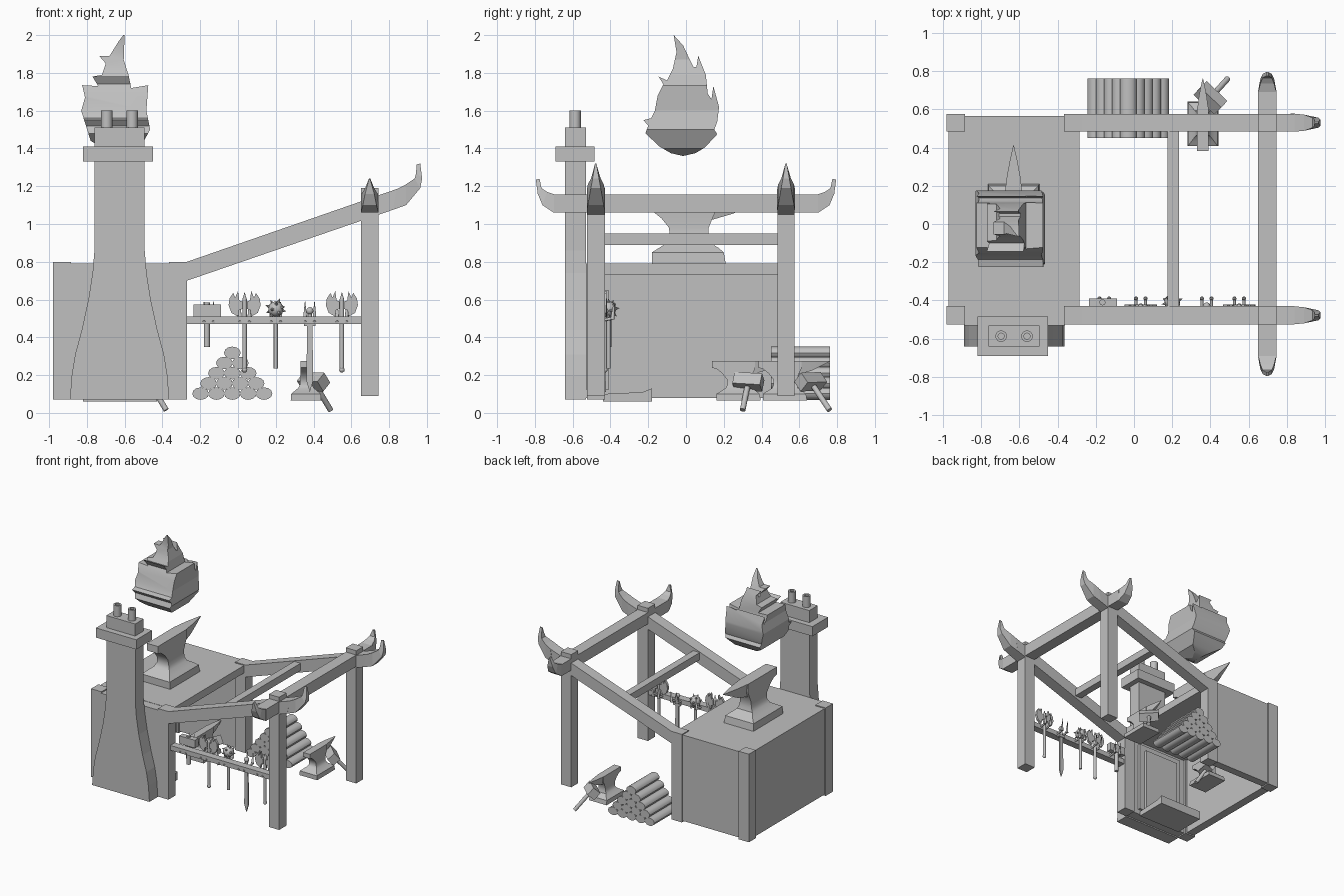
import bpy, bmesh, math
from mathutils import Vector

default_cube = bpy.data.objects.get("Cube")
if default_cube:
    bpy.data.objects.remove(default_cube, do_unlink=True)

grey = bpy.data.materials.new("plain light grey")
grey.use_nodes = True
grey.diffuse_color = (.53, .53, .53, 1)
grey.node_tree.nodes["Principled BSDF"].inputs["Base Color"].default_value = grey.diffuse_color


def finish(name, bm, smooth=False):
    bmesh.ops.recalc_face_normals(bm, faces=bm.faces)
    mesh = bpy.data.meshes.new(name)
    bm.to_mesh(mesh)
    bm.free()
    mesh.materials.append(grey)
    obj = bpy.data.objects.new(name, mesh)
    bpy.context.collection.objects.link(obj)
    if smooth:
        bpy.ops.object.select_all(action='DESELECT')
        obj.select_set(True)
        bpy.context.view_layer.objects.active = obj
        bpy.ops.object.shade_smooth_by_angle(angle=math.radians(35))
    return obj


def loft(name, rings, smooth=False):
    """Skin a list of equal-length rings and cap both ends."""
    bm = bmesh.new()
    loops = [[bm.verts.new(p) for p in ring] for ring in rings]
    count = len(loops[0])
    for low, high in zip(loops, loops[1:]):
        for i in range(count):
            j = (i + 1) % count
            bm.faces.new((low[i], low[j], high[j], high[i]))
    bm.faces.new(loops[0])
    bm.faces.new(loops[-1])
    return finish(name, bm, smooth)


def prism(name, profile, axis, start, end, smooth=False):
    """Extrude a profile along X (profile in y, z) or Y (profile in x, z)."""
    if axis == 'X':
        rings = [[(d, a, b) for a, b in profile] for d in (start, end)]
    else:
        rings = [[(a, d, b) for a, b in profile] for d in (start, end)]
    return loft(name, rings, smooth)


def box(name, x, y, z):
    profile = [(x[0], z[0]), (x[1], z[0]), (x[1], z[1]), (x[0], z[1])]
    return prism(name, profile, 'Y', *y)


def rod(name, start, end, radius, tip=None, sides=12, flatten=1):
    start, end = Vector(start), Vector(end)
    direction = end - start
    turn = direction.to_track_quat('Z', 'Y')
    bm = bmesh.new()
    bmesh.ops.create_cone(bm, cap_ends=True, segments=sides, radius1=radius,
                          radius2=radius if tip is None else tip, depth=direction.length)
    for v in bm.verts:
        v.co = turn @ v.co + (start + end) / 2
        v.co.z = start.z + (v.co.z - start.z) * flatten
    return finish(name, bm, True)


def ball(name, centre, radius):
    bm = bmesh.new()
    bmesh.ops.create_icosphere(bm, subdivisions=2, radius=radius)
    bmesh.ops.translate(bm, verts=bm.verts, vec=centre)
    return finish(name, bm, True)


def horn(name, stations, place):
    """Tapering beam end through (lower point, upper point, half width)."""
    loft(name, [[place(*low, -w), place(*low, w), place(*high, w), place(*high, -w)]
                for low, high, w in stations])


# Workshop shell, open on the right and underneath
front_y, back_y = (-.525, -.43), (.485, .575)
left_x, right_x = (-.98, -.885), (-.365, -.27)
for side, xs in (("left", left_x), ("right", right_x)):
    for end, ys in (("front", front_y), ("back", back_y)):
        box(f"{side}_{end}_pilaster", xs, ys, (.07, .8))
box("left_wall", (-.97, -.9), (-.43, .49), (.08, .75))
box("back_wall", (-.89, -.36), (.5, .565), (.08, .75))
box("front_wall", (-.89, -.36), (-.53, -.45), (.08, .79))
box("roof_slab", (-.97, -.285), (-.455, .565), (.73, .792))

# Hearth and stepped fireplace frame on the inner front wall
prism("hearth", [(-.44, .06), (-.18, .06), (-.18, .13), (-.23, .11), (-.44, .1)], 'X', -.82, -.43)
for i in range(2):
    inset, y = .05 * i, -.45 + .02 * i
    box("fireplace_panel", (-.83 + inset, -.42 - inset), (y, y + .02), (.12, .7 - inset))

# Chimney
stack_x = -.627
flare = [(.263, .07), (.253, .2), (.235, .31), (.2, .44), (.165, .6), (.143, .74), (.133, .86), (.133, 1.35)]
outline = [(stack_x + w, z) for w, z in flare] + [(stack_x - w, z) for w, z in reversed(flare)]
prism("chimney_stack", outline, 'Y', -.64, -.53)
box("chimney_collar", (-.82, -.45), (-.69, -.485), (1.33, 1.41))
box("chimney_top", (-.76, -.495), (-.64, -.53), (1.41, 1.51))
for x in (-.695, -.56):
    radii = [(.03, 1.5), (.03, 1.6), (.016, 1.6), (.016, 1.52)]
    loft("chimney_pot", [[(x + r * math.cos(a), -.587 + r * math.sin(a), z)
                          for a in (math.tau * k / 16 for k in range(16))]
                         for r, z in radii], True)

# Timber frame: posts, sloping beams and cross beam, all ending in horns
slope = [(-.365, .7), (-.27, .7), (.82, 1.075), (.84, 1.185), (-.27, .8), (-.365, .8)]
slope_horn = [((.82, 1.075), (.84, 1.185), .047), ((.89, 1.1), (.89, 1.21), .042),
              ((.965, 1.19), (.935, 1.24), .026), ((.975, 1.24), (.943, 1.27), .017),
              ((.965, 1.32), (.945, 1.315), .004)]
for end, ys in (("front", front_y), ("back", back_y)):
    box(f"{end}_post", (.65, .745), ys, (.09, 1.08))
    box(f"{end}_joint", (.65, .745), ys, (1.06, 1.19))
    prism(f"{end}_sloping_beam", slope, 'Y', *ys)
    middle = sum(ys) / 2
    horn(f"{end}_slope_horn", slope_horn, lambda a, z, w: (a, middle + w, z))
box("cross_beam", (.65, .745), (-.7, .7), (1.06, 1.155))
cross_horn = [((.7, 1.06), (.69, 1.155), .047), ((.76, 1.1), (.735, 1.17), .036),
              ((.785, 1.16), (.765, 1.19), .024), ((.795, 1.235), (.775, 1.24), .004)]
for end, side in (("front", -1), ("back", 1)):
    horn(f"{end}_cross_horn", cross_horn, lambda a, z, w: (.697 + w, side * a, z))
box("middle_beam", (.175, .235), (-.44, .49), (.89, .95))
box("tool_rail", (-.28, .66), (-.5, -.44), (.47, .51))


# Anvils: lofted body with a pointed horn
def anvil(name, x, y, z, size):
    levels = [(0, -.18, .21, .135), (.06, -.18, .2, .13), (.085, -.14, .17, .1), (.11, -.1, .13, .07),
              (.14, -.085, .12, .055), (.19, -.09, .12, .05), (.24, -.13, .14, .05), (.28, -.18, .16, .05),
              (.29, -.22, .16, .05), (.35, -.22, .16, .05)]

    def place(a, b, c):
        return (x + a * size, y + b * size, z + c * size)
    loft(f"{name}_body", [[place(-w, a, h), place(w, a, h), place(w, b, h), place(-w, b, h)]
                          for h, a, b, w in levels], True)
    point = [(.13, .05, .23), (.25, .035, .265), (.34, .018, .31), (.41, .002, .345)]
    loft(f"{name}_horn", [[place(-w, b, .35), place(w, b, .35), place(w * .6, b, h), place(-w * .6, b, h)]
                          for b, w, h in point], True)


anvil("roof_anvil", -.63, 0, .79, 1)
anvil("yard_anvil", .36, .515, .065, .6)
anvil("indoor_anvil", -.51, .27, .065, .6)


# Leaning hammers beside the small anvils
def leaning_hammer(name, head, foot, direction):
    head, foot = Vector(head), Vector(foot)
    shaft = (foot - head).normalized()
    along = Vector(direction)
    along = (along - shaft * along.dot(shaft)).normalized()
    side = along.cross(shaft)
    rod(f"{name}_handle", head, foot, .015)
    loft(f"{name}_head", [[head + along * d + side * a * .035 + shaft * b * .035
                           for a, b in ((-1, -1), (1, -1), (1, 1), (-1, 1))] for d in (-.075, .075)])


leaning_hammer("yard_hammer", (.4, .66, .165), (.49, .76, .015), (1, -1, 0))
leaning_hammer("indoor_hammer", (-.47, .33, .165), (-.38, .3, .015), (.2, 1, 0))

# Log pile
for row in range(5):
    for i in range(5 - row):
        x = -.03 + (i - (4 - row) / 2) * .084
        z = .102 + row * .054
        rod("log", (x, .45, z), (x, .762, z), .044, flatten=.75)

# Hanging tools, each held by a pair of upturned hooks
tool_y = -.43
for x in (-.155, .035, .2, .38, .55):
    for side in (-.025, .025):
        rod("hook_stem", (x + side, -.505, .48), (x + side, -.39, .5), .008)
        rod("hook_tip", (x + side, -.39, .495), (x + side, -.38, .6), .011, 0)
box("hanging_hammer_head", (-.235, -.09), (-.435, -.39), (.51, .575))
rod("hanging_hammer_handle", (-.165, -.41, .35), (-.165, -.41, .585), .016)
blade = [(.012, .02), (.028, .025), (.035, .075), (.05, .04), (.06, .065), (.08, .035), (.085, 0),
         (.07, -.04), (.035, -.06), (.03, -.025), (.012, -.02)]
for x in (.035, .55):
    for side in (-1, 1):
        prism("axe_blade", [(x + side * a, .57 + b) for a, b in blade], 'Y', tool_y - .012, tool_y + .008)
    rod("axe_handle", (x, tool_y, .22), (x, tool_y, .6), .012)
    rod("axe_spike", (x, tool_y, .6), (x, tool_y, .64), .012, 0)
    ball("axe_pommel", (x, tool_y, .228), .015)

mace = Vector((.2, -.41, .55))
ball("mace_head", mace, .042)
rod("mace_handle", (.2, -.41, .235), mace, .011)
for i in range(14):
    z = 1 - (2 * i + 1) / 14
    flat, turn = math.sqrt(1 - z * z), i * 2.4
    aim = Vector((flat * math.cos(turn), flat * math.sin(turn), z))
    rod("mace_spike", mace + aim * .035, mace + aim * .06, .011, 0, 6)

sword_x = .38
ball("sword_pommel", (sword_x, tool_y, .54), .02)
rod("sword_grip", (sword_x, tool_y, .47), (sword_x, tool_y, .54), .011)
box("sword_guard", (sword_x - .03, sword_x + .03), (tool_y - .012, tool_y + .012), (.46, .48))
edge = [(-.014, .46), (.014, .46), (.018, .17), (0, .11), (-.018, .17)]
prism("sword_blade", [(sword_x + a, z) for a, z in edge], 'Y', tool_y - .006, tool_y + .006)

# Flame: side outline intersected with front outline
side_outline = [(-.016, 1.36), (.05, 1.375), (.1, 1.405), (.165, 1.475), (.15, 1.5), (.165, 1.54), (.175, 1.62),
                (.145, 1.73), (.135, 1.66), (.115, 1.69), (.105, 1.79), (.065, 1.89), (.055, 1.83), (.04, 1.83),
                (.02, 1.87), (-.015, 1.945), (-.065, 2), (-.05, 1.91), (-.07, 1.82), (-.1, 1.76),
                (-.145, 1.78), (-.12, 1.74), (-.15, 1.68), (-.165, 1.6), (-.185, 1.56), (-.225, 1.55),
                (-.2, 1.52), (-.215, 1.48), (-.14, 1.41), (-.08, 1.375)]
front_outline = [(-.63, 1.35), (-.52, 1.4), (-.465, 1.5), (-.485, 1.6), (-.475, 1.735), (-.565, 1.72),
                 (-.58, 1.79), (-.605, 1.87), (-.6, 2.01), (-.63, 1.97), (-.68, 1.89), (-.735, 1.89),
                 (-.7, 1.85), (-.72, 1.79), (-.77, 1.78), (-.74, 1.73), (-.825, 1.735), (-.81, 1.67),
                 (-.83, 1.6), (-.78, 1.44)]
flame = prism("flame", side_outline, 'X', -.9, -.4, True)
cutter = prism("flame_cutter", front_outline, 'Y', -.3, .3)
cutter.hide_render = True
trim = flame.modifiers.new("trim", 'BOOLEAN')
trim.operation, trim.solver, trim.object = 'INTERSECT', 'EXACT', cutter
bpy.context.view_layer.objects.active = flame
bpy.ops.object.modifier_apply(modifier=trim.name)
bpy.data.objects.remove(cutter, do_unlink=True)
